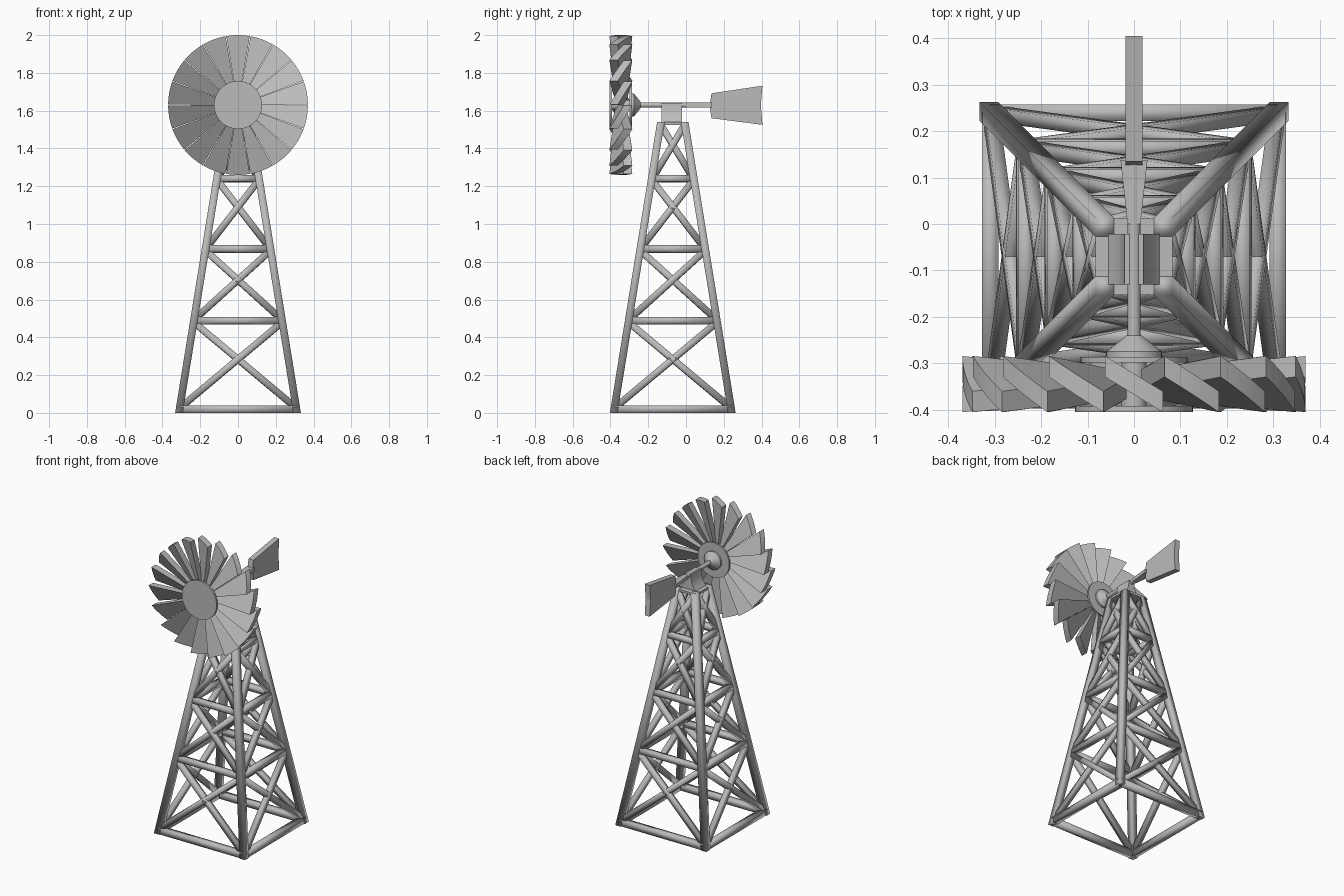
import bpy, bmesh, math
from mathutils import Vector, Matrix

old = bpy.data.objects.get("Cube")
if old:
    bpy.data.objects.remove(old, do_unlink=True)

grey = bpy.data.materials.new("galvanised_grey")
grey.use_nodes = True
grey.diffuse_color = (0.5, 0.5, 0.5, 1)
grey.node_tree.nodes["Principled BSDF"].inputs["Base Color"].default_value = (0.5, 0.5, 0.5, 1)

CENTRE_Y = -0.07     # tower axis
TOP = 1.54           # tower height
AXLE_Z = 1.63        # wheel axis height
WHEEL_Y = -0.345     # middle plane of the wheel
BEAM = 0.036


def finish(name, bm, smooth=None):
    """Turn a bmesh into a named object with the grey material."""
    bmesh.ops.recalc_face_normals(bm, faces=bm.faces)
    mesh = bpy.data.meshes.new(name)
    bm.to_mesh(mesh)
    bm.free()
    mesh.materials.append(grey)
    obj = bpy.data.objects.new(name, mesh)
    bpy.context.collection.objects.link(obj)
    if smooth is not None:
        bpy.ops.object.select_all(action='DESELECT')
        obj.select_set(True)
        bpy.context.view_layer.objects.active = obj
        bpy.ops.object.shade_smooth_by_angle(angle=math.radians(smooth))
    return obj


def loft(bm, first, last):
    """Solid between two outlines with the same number of points."""
    a = [bm.verts.new(p) for p in first]
    b = [bm.verts.new(p) for p in last]
    bm.faces.new(a)
    bm.faces.new(b[::-1])
    for i in range(len(a)):
        j = (i + 1) % len(a)
        bm.faces.new((a[i], b[i], b[j], a[j]))


def bar(bm, p, q, normal, width=BEAM, depth=BEAM):
    """Rectangular beam from p to q, its depth along normal."""
    p, q = Vector(p), Vector(q)
    n = normal * depth / 2
    u = (q - p).cross(normal).normalized() * width / 2
    corners = (u + n, u - n, -u - n, n - u)
    loft(bm, [p + c for c in corners], [q + c for c in corners])


def turned(name, profile, sides=32):
    """Solid turned about the wheel axis; profile holds (y, radius) pairs."""
    bm = bmesh.new()
    rings = [[(r * math.cos(i * math.tau / sides), y, AXLE_Z + r * math.sin(i * math.tau / sides))
              for i in range(sides)] for y, r in profile]
    rings = [[bm.verts.new(p) for p in ring] for ring in rings]
    bm.faces.new(rings[0])
    bm.faces.new(rings[-1][::-1])
    for a, b in zip(rings, rings[1:]):
        for i in range(sides):
            j = (i + 1) % sides
            bm.faces.new((a[i], b[i], b[j], a[j]))
    return finish(name, bm, 35)


def half_width(z):
    return 0.333 - 0.25 * z / TOP


# Four tapering corner legs
def leg_section(sx, sy, z):
    o, i = half_width(z), half_width(z) - 0.04
    return [(sx * x, CENTRE_Y + sy * y, z) for x, y in ((o, o), (i, o), (i, i), (o, i))]


for sx, side in ((1, "left"), (-1, "right")):
    for sy, end in ((-1, "front"), (1, "back")):
        bm = bmesh.new()
        loft(bm, leg_section(sx, sy, 0), leg_section(sx, sy, TOP))
        finish(f"{end}_{side}_leg", bm, 100)

# Rails and crossed braces, one lattice for each side of the tower
levels = [0.02, 0.488, 0.868, 1.24, 1.53]
face_normal = Vector((0, -TOP, 0.25)).normalized()


def face_point(side, z, inset):
    return (side * (half_width(z) - inset), -half_width(z) + 0.02, z)


for k, label in enumerate(("front", "left", "back", "right")):
    place = Matrix.Translation((0, CENTRE_Y, 0)) @ Matrix.Rotation(k * math.pi / 2, 4, 'Z')
    bm = bmesh.new()
    for z in levels[:-1]:
        rail_normal = Vector((0, -1, 0)) if z == levels[0] else face_normal
        bar(bm, face_point(-1, z, 0.02), face_point(1, z, 0.02), rail_normal,
            0.04 if z == levels[0] else BEAM)
    for low, high in zip(levels, levels[1:]):
        for s in (-1, 1):
            bar(bm, face_point(s, low + 0.015, 0.03), face_point(-s, high - 0.015, 0.03),
                face_normal, 0.034, 0.03)
    bm.transform(place)
    finish(f"{label}_lattice", bm, 100)

# Cap plate on the tower
bm = bmesh.new()
cap = half_width(TOP)
square = [(-cap, -cap), (cap, -cap), (cap, cap), (-cap, cap)]
loft(bm, [(x, CENTRE_Y + y, TOP - 0.015) for x, y in square],
     [(x, CENTRE_Y + y, TOP) for x, y in square])
finish("cap_plate", bm)

# Flared bearing block that carries the shaft
bm = bmesh.new()
flare = [(0.055, TOP), (0.035, 1.565), (0.024, 1.6), (0.02, 1.64)]
outline = flare + [(-x, z) for x, z in reversed(flare)]
loft(bm, [(x, -0.13, z) for x, z in outline], [(x, -0.022, z) for x, z in outline])
finish("bearing_block", bm, 35)

# Shaft, axle, hub discs and rear cone
turned("shaft", [(-0.26, 0.014), (0.13, 0.014)], 16)
turned("wheel_axle", [(-0.395, 0.027), (-0.28, 0.027)], 24)
turned("front_hub_disc", [(-0.405, 0.127), (-0.392, 0.127)], 48)
turned("rear_hub_disc", [(-0.298, 0.115), (-0.287, 0.115)], 48)
turned("hub_cone", [(-0.29, 0.06), (-0.275, 0.06), (-0.24, 0.016)])

# Eighteen pitched wheel blades
BLADES, INNER, OUTER = 18, 0.09, 0.37
PITCH, THICK = 0.61, 0.045
steps = [math.radians(-9.7 + 19.4 * i / 4) for i in range(5)]
bm = bmesh.new()
for k in range(BLADES):
    mid = math.radians(10 + 20 * k)

    def blade_point(r, a, offset):
        return (r * math.cos(mid + a), WHEEL_Y + PITCH * r * math.sin(a) + offset,
                AXLE_Z + r * math.sin(mid + a))

    edge = [(OUTER, a) for a in steps] + [(INNER, steps[-1]), (INNER, steps[0])]
    loft(bm, [blade_point(r, a, -THICK / 2) for r, a in edge],
         [blade_point(r, a, THICK / 2) for r, a in edge])
finish("wheel_blades", bm, 30)

# Fan-shaped bracket that holds the tail
bm = bmesh.new()
fan = [(-0.014, 0), (0.014, 0), (0.029, 0.138), (-0.029, 0.138)]
loft(bm, [(x, y, AXLE_Z - 0.012) for x, y in fan], [(x, y, AXLE_Z + 0.012) for x, y in fan])
finish("tail_bracket", bm)

# Tail vane
bm = bmesh.new()
vane = [(0.125, 1.625), (0.135, 1.56), (0.405, 1.525), (0.396, 1.63), (0.405, 1.732), (0.135, 1.692)]
loft(bm, [(-0.018, y, z) for y, z in vane], [(0.018, y, z) for y, z in vane])
finish("tail_vane", bm)
